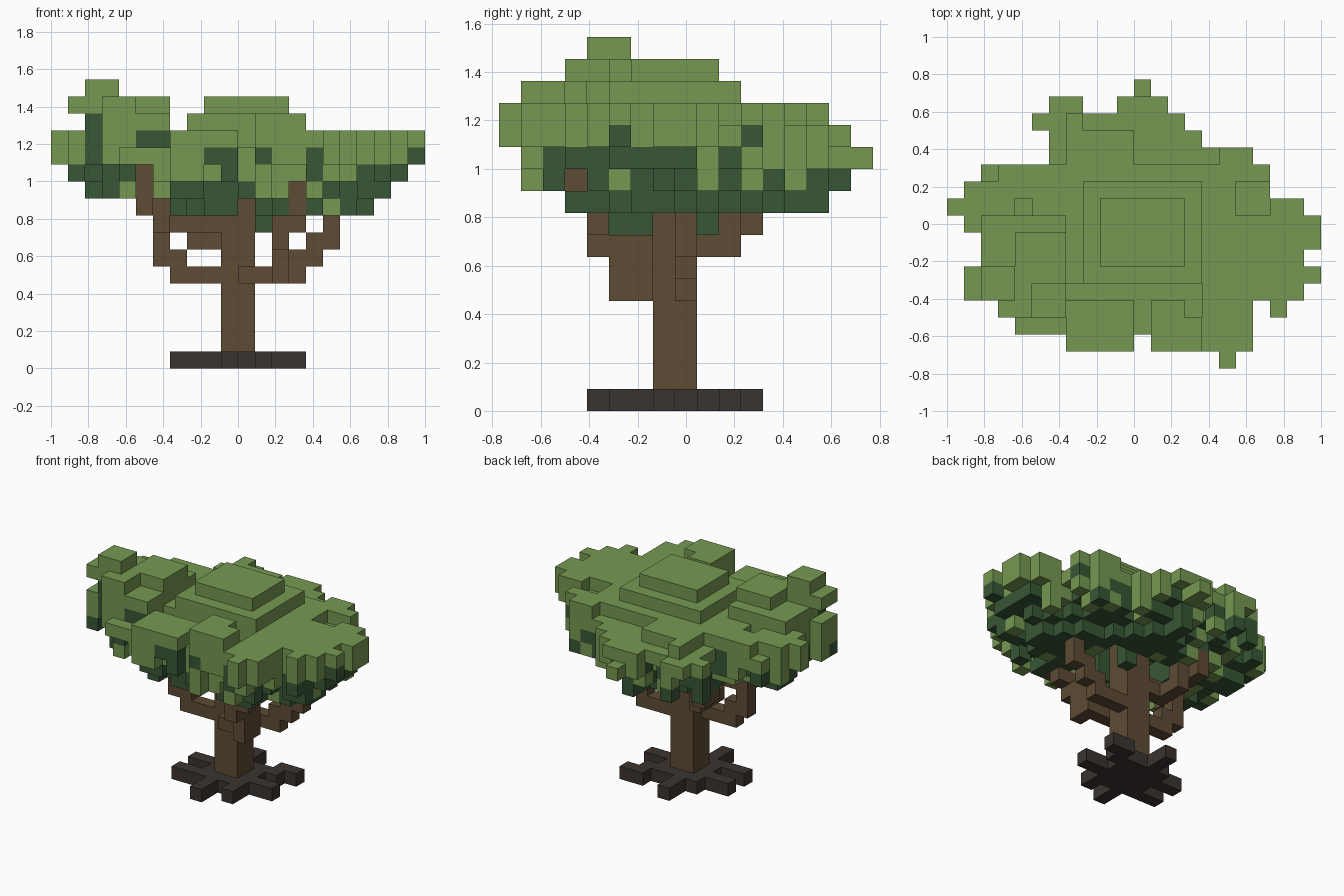
import bpy, bmesh, random
from mathutils import Vector

if "Cube" in bpy.data.objects:
    bpy.data.objects.remove(bpy.data.objects["Cube"])

random.seed(11)
S = 2 / 22                                  # cube size; cells are (i, j, k) = x, y, z
ORIGIN = Vector((-1, -17 * S / 2, 0))

# Plan outline of the canopy: for each y row, x spans (start, end)
ROWS = [[(16, 17)], [(7, 11), (12, 18)], [(4, 18)], [(3, 18), (19, 20)], [(1, 21)],
        [(1, 22)], [(2, 21)], [(2, 22)], [(1, 22)], [(0, 21)], [(1, 19)], [(2, 19)],
        [(6, 18)], [(6, 15)], [(5, 14)], [(6, 8), (10, 13)], [(11, 12)]]
# Height limits seen from front (x) and side (y) for each layer
FRONT = {8: (11, 14), 9: (7, 19), 10: (2, 20), 11: (1, 21), 14: (2, 15)}
SIDE = {9: (2, 15), 10: (1, 16), 11: (1, 17), 12: (0, 16), 13: (0, 15), 14: (1, 11)}
# Lowered areas, then raised terraces: top layer, x range, y range
LOWERED = [(12, 5, 16, 12, 16), (12, 4, 15, 1, 5), (12, 17, 19, 9, 11),
           (12, 2, 3, 11, 12), (12, 4, 5, 9, 10), (11, 11, 12, 16, 17)]
TERRACES = [(13, 7, 11, 12, 14), (13, 7, 8, 14, 15), (13, 7, 11, 1, 4),
            (14, 8, 15, 5, 11), (15, 9, 14, 6, 10), (14, 12, 15, 1, 3), (14, 12, 14, 3, 4),
            (14, 2, 7, 3, 9), (15, 4, 7, 5, 8), (15, 3, 5, 3, 5),
            (15, 1, 4, 4, 6), (16, 2, 4, 4, 6)]


def path(points):
    """Cells stepped one axis at a time through the points."""
    cur = list(points[0])
    cells = {tuple(cur)}
    for p in points[1:]:
        for a in range(3):
            while cur[a] != p[a]:
                cur[a] += 1 if p[a] > cur[a] else -1
                cells.add(tuple(cur))
    return cells


# Trunk
trunk = {(i, j, k) for i in (10, 11) for j in (7, 8) for k in range(1, 11)}

# Branches: left, front right, right, back left
branches = set()
for pts in (
    [(9, 7, 5), (7, 7, 5), (7, 7, 6), (6, 7, 6), (6, 7, 8), (6, 6, 8), (6, 6, 9),
     (5, 6, 9), (5, 5, 9), (5, 5, 11)],
    [(11, 6, 5), (13, 6, 5), (13, 6, 7), (13, 5, 7), (13, 4, 7), (13, 4, 8),
     (14, 4, 8), (14, 4, 9), (14, 3, 9), (14, 3, 10)],
    [(13, 5, 5), (13, 5, 7)],
    [(12, 8, 5), (14, 8, 5), (14, 8, 6), (15, 8, 6), (15, 8, 7), (16, 8, 7), (16, 8, 9)],
    [(9, 8, 7), (8, 8, 7), (8, 10, 7), (8, 10, 8), (7, 10, 8), (7, 11, 8), (7, 11, 9)],
    [(9, 7, 8), (7, 7, 8)],
):
    branches |= path(pts)

# Roots: core plus prongs
roots = {(i, j, 0) for i in range(9, 13) for j in range(6, 10)}
for pts in ([(13, 9, 0), (13, 10, 0), (14, 10, 0)], [(8, 6, 0), (7, 6, 0)],
            [(10, 10, 0), (10, 11, 0)], [(12, 5, 0), (12, 5, 0)],
            [(13, 7, 0), (14, 7, 0)], [(10, 5, 0), (10, 4, 0)], [(8, 8, 0), (7, 8, 0)]):
    roots |= path(pts)

# Canopy plan and distance of each column from the rim
plan = {(i, j) for j, spans in enumerate(ROWS) for a, b in spans for i in range(a, b)}
depth, rest, level = {}, set(plan), 0
while rest:
    rim = {(i, j) for i, j in rest if not all(
        n in rest for n in ((i + 1, j), (i - 1, j), (i, j + 1), (i, j - 1)))}
    for c in rim:
        depth[c] = level
    rest -= rim
    level += 1

# Canopy: every column from a stepped underside to a terraced top
light, dark = set(), set()
UNDER = [(12, 12, 11, 11, 10), (10, 11, 11), (10, 10, 9), (9,)]
for i, j in sorted(plan):
    d = depth[i, j]
    top = 13
    for k, a, b, c, e in LOWERED:
        if a <= i < b and c <= j < e:
            top = k
    for k, a, b, c, e in TERRACES:
        if a <= i < b and c <= j < e:
            top = max(top, k)
    bottom = 12 if i in (0, 21) or j == 0 else random.choice(UNDER[min(d, 3)])
    hollow = 8 <= i <= 13 and 5 <= j <= 9   # open space around the trunk top
    if hollow:
        bottom = 11
    if (i, j) in ((12, 5), (12, 6), (12, 9)):
        bottom = 8                          # low hanging tufts
    for k in range(min(bottom, top), top + 1):
        fa, fb = FRONT.get(k, (0, 22))
        sa, sb = SIDE.get(k, (0, 17))
        if not (fa <= i < fb and sa <= j < sb):
            continue
        # Gaps that leave the branch tips in sight
        if (i == 5 and j < 5 and k in (9, 10, 11)) or (i == 14 and j < 3 and k == 10) \
                or (i > 14 and j == 3 and k == 10):
            continue
        chance = {8: 1, 9: 0.9, 10: 0.78, 11: 0.7, 12: 0.3}.get(k, 0.0)
        if d == 0:
            chance *= 0.7
        if k == top or (hollow and k == 11 and j < 7):
            chance = 0
        (dark if random.random() < chance else light).add((i, j, k))
# Dark patches high on the front left
dark |= {(2, 4, 13), (2, 4, 14), (5, 3, 13), (6, 3, 13)}

wood = trunk | branches
light -= wood | dark
dark -= wood
branches -= trunk
solid = wood | roots | light | dark

DIRS = [(1, 0, 0), (-1, 0, 0), (0, 1, 0), (0, -1, 0), (0, 0, 1), (0, 0, -1)]


def material(name, color):
    m = bpy.data.materials.new(name)
    m.diffuse_color = (*color, 1)
    m.use_nodes = True
    m.node_tree.nodes["Principled BSDF"].inputs["Base Color"].default_value = m.diffuse_color
    return m


def build(name, cells, mat):
    """Cube cells as a mesh that keeps only the exposed faces."""
    bm = bmesh.new()
    for c in sorted(cells):
        mid = ORIGIN + (Vector(c) + Vector((0.5, 0.5, 0.5))) * S
        for n in DIRS:
            if tuple(c[a] + n[a] for a in range(3)) in solid:
                continue
            n = Vector(n)
            u = Vector((n.y, n.z, n.x))
            v = n.cross(u)
            bm.faces.new([bm.verts.new(mid + (n + u * p + v * q) * S / 2)
                          for p, q in ((-1, -1), (1, -1), (1, 1), (-1, 1))])
    bmesh.ops.remove_doubles(bm, verts=bm.verts, dist=0.001)
    me = bpy.data.meshes.new(name)
    bm.to_mesh(me)
    bm.free()
    me.materials.append(mat)
    bpy.context.collection.objects.link(bpy.data.objects.new(name, me))


bark = material("brown bark", (0.112, 0.070, 0.035))
build("trunk", trunk, bark)
build("branches", branches, bark)
build("roots", roots, material("dark root", (0.044, 0.034, 0.028)))
build("upper_leaves", light, material("light green leaf", (0.180, 0.318, 0.083)))
build("lower_leaves", dark, material("dark green leaf", (0.040, 0.094, 0.036)))
